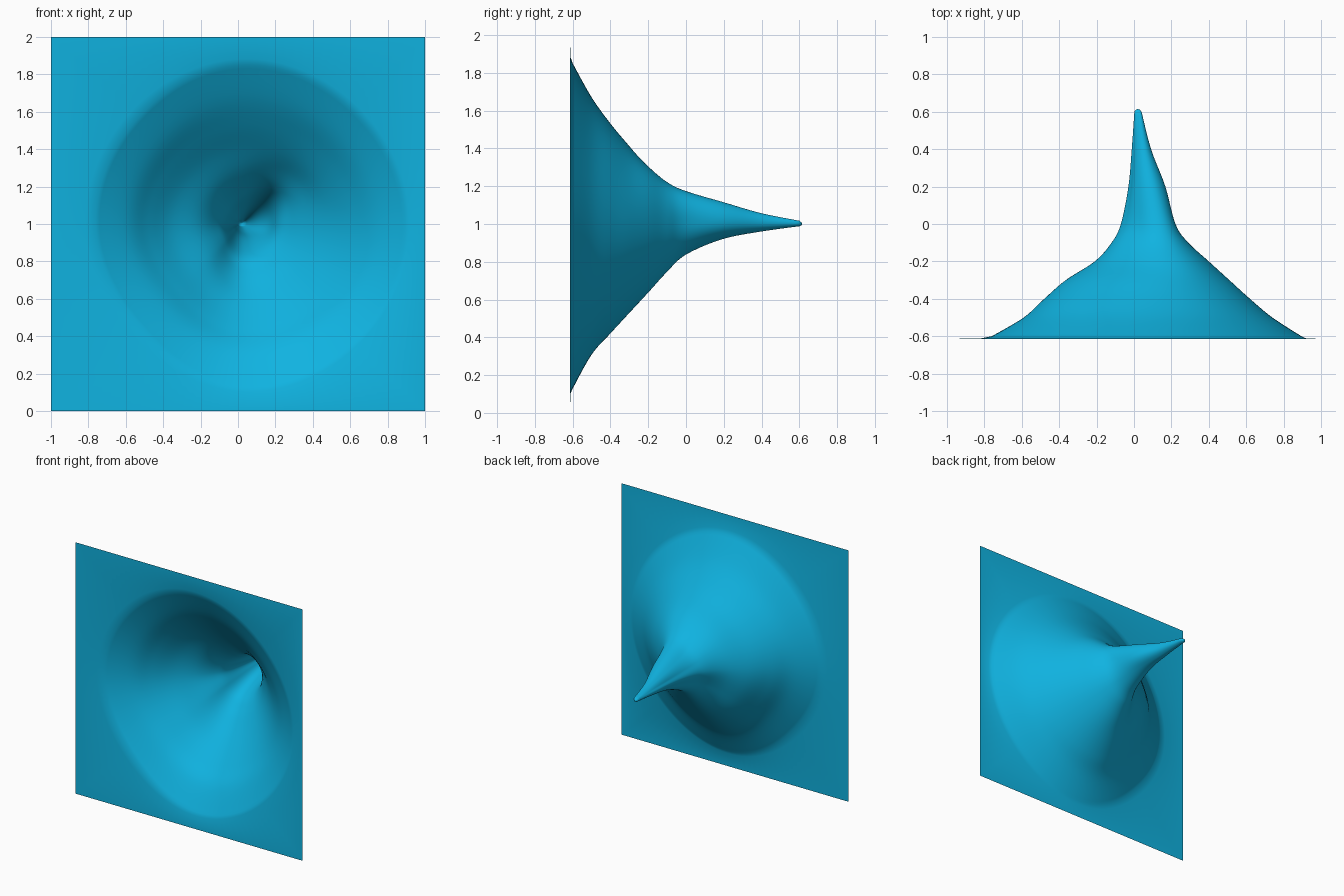
import bpy, bmesh, math

if "Cube" in bpy.data.objects:
    bpy.data.objects.remove(bpy.data.objects["Cube"])

# Depth y, then contour radius toward E, NE, N, NW, W, SW, S, SE
LEVELS = [
    (0.600, .020, .022, .015, .018, .018, .014, .012, .014),
    (0.400, .070, .073, .045, .030, .032, .030, .037, .050),
    (0.200, .145, .150, .085, .050, .050, .050, .072, .100),
    (0.000, .195, .225, .130, .090, .090, .100, .158, .175),
    (-.100, .270, .280, .190, .150, .140, .150, .248, .260),
    (-.200, .380, .370, .285, .240, .230, .240, .358, .370),
    (-.300, .490, .460, .408, .380, .385, .380, .468, .480),
    (-.400, .600, .570, .530, .500, .500, .490, .577, .590),
    (-.500, .720, .690, .670, .620, .610, .600, .690, .700),
    (-.600, .875, .850, .850, .790, .780, .770, .870, .870),
]
BASE_Y, TIP_Y, TIP_X, MID_Z = -0.615, 0.615, 0.02, 1.0
SEG, SUB = 128, 6


def spline(a, b, c, d, t):
    return b + 0.5 * t * (c - a + t * (2*a - 5*b + 4*c - d + t * (3*(b - c) + d - a)))


def around(radii, k):
    """Smooth periodic radius for segment k."""
    f = k * 8 / SEG
    i = int(f)
    return spline(*(radii[(i + j) % 8] for j in (-1, 0, 1, 2)), f - i)


# Rings of the funnel, sampled smoothly between the levels
rows = [[lv[0]] + [around(lv[1:], k) for k in range(SEG)] for lv in LEVELS]
rings = [[0.612] + [r * 0.5 for r in rows[0][1:]]]
for i in range(len(rows) - 1):
    quad = [rows[max(i - 1, 0)], rows[i], rows[i + 1], rows[min(i + 2, len(rows) - 1)]]
    for s in range(SUB):
        rings.append([spline(*v, s / SUB) for v in zip(*quad)])
rings.append(rows[-1])
rings.append([-0.611] + [r * 0.65 + 0.33 for r in rows[-1][1:]])

bm = bmesh.new()
loops = []
for ring in rings:
    loop = []
    for k in range(SEG):
        a = 2 * math.pi * k / SEG
        x = TIP_X + ring[k + 1] * math.cos(a)
        loop.append(bm.verts.new((min(x, 0.99), ring[0], MID_Z + ring[k + 1] * math.sin(a))))
    loops.append(loop)

# Square outer border of the sheet
border = []
for k in range(SEG):
    c, s = math.cos(2 * math.pi * k / SEG), math.sin(2 * math.pi * k / SEG)
    m = max(abs(c), abs(s))
    border.append(bm.verts.new((c / m, BASE_Y, MID_Z + s / m)))
loops.append(border)

# Skin between rings and close the tip
for p, q in zip(loops, loops[1:]):
    for k in range(SEG):
        n = (k + 1) % SEG
        bm.faces.new((p[k], p[n], q[n], q[k]))
tip = bm.verts.new((TIP_X, TIP_Y, MID_Z))
for k in range(SEG):
    bm.faces.new((tip, loops[0][(k + 1) % SEG], loops[0][k]))
bm.normal_update()
if sum(f.normal.y * f.calc_area() for f in bm.faces) < 0:
    bmesh.ops.reverse_faces(bm, faces=bm.faces[:])
for f in bm.faces:
    f.smooth = True

mesh = bpy.data.meshes.new("funnel_sheet")
bm.to_mesh(mesh)
bm.free()
sheet = bpy.data.objects.new("funnel_sheet", mesh)
bpy.context.collection.objects.link(sheet)

# Blue surface
mat = bpy.data.materials.new("blue")
mat.diffuse_color = (0.005, 0.45, 0.75, 1)
mat.use_nodes = True
mat.node_tree.nodes["Principled BSDF"].inputs["Base Color"].default_value = mat.diffuse_color
mesh.materials.append(mat)
